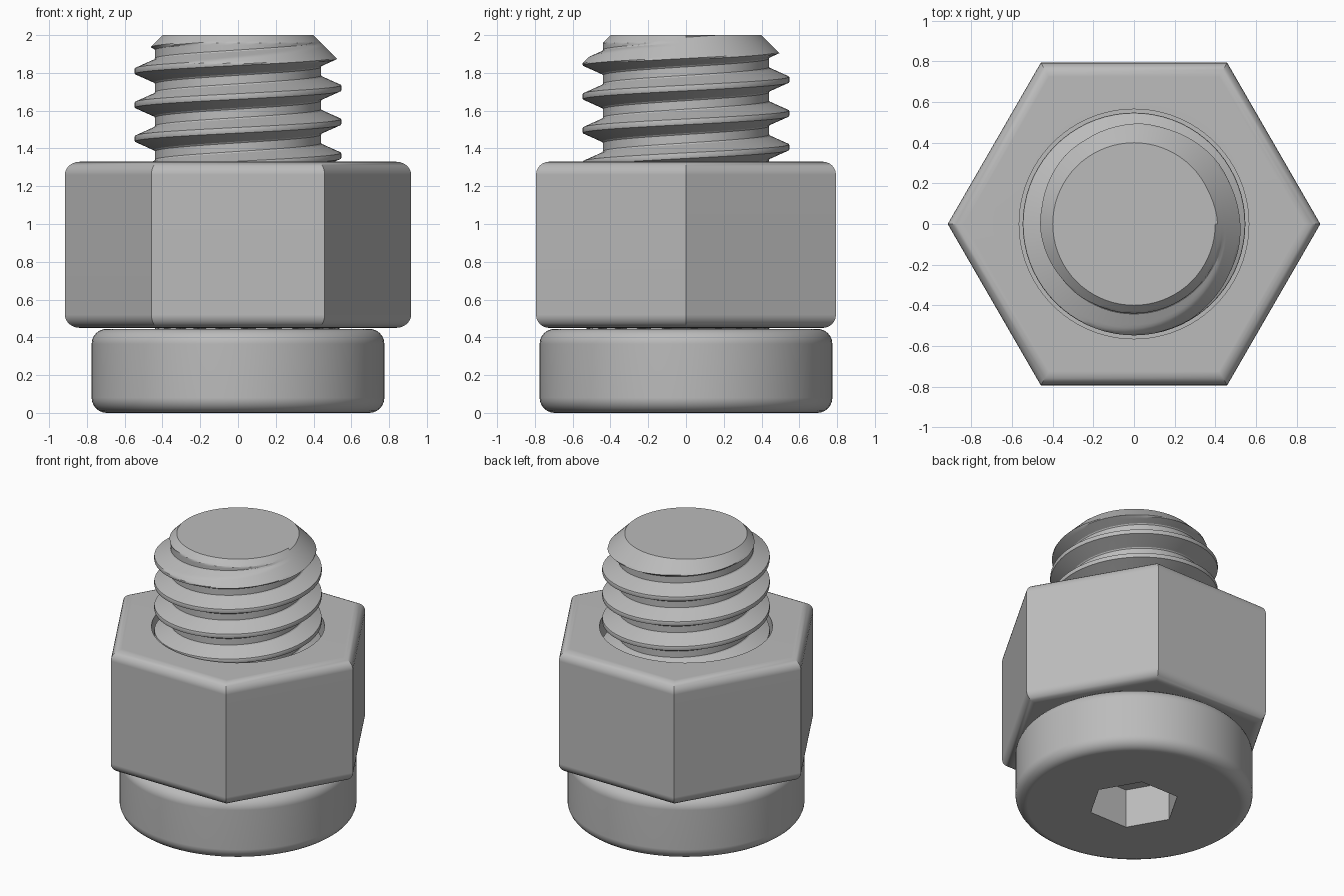
import bpy
import bmesh
from math import cos, sin, pi, radians

if "Cube" in bpy.data.objects:
    bpy.data.objects.remove(bpy.data.objects["Cube"], do_unlink=True)

# Material
steel = bpy.data.materials.new("grey steel")
steel.use_nodes = True
GREY = (0.5, 0.5, 0.5, 1)
steel.diffuse_color = GREY
steel.node_tree.nodes["Principled BSDF"].inputs["Base Color"].default_value = GREY


def prism(name, sides, radius, low, high, hidden=False):
    """Upright prism with its first corner on the +x axis."""
    mesh = bpy.data.meshes.new(name)
    bm = bmesh.new()
    rings = [[bm.verts.new((radius * cos(2 * pi * i / sides),
                            radius * sin(2 * pi * i / sides), z))
              for i in range(sides)] for z in (low, high)]
    bm.faces.new(rings[0][::-1])
    bm.faces.new(rings[1])
    for i in range(sides):
        j = (i + 1) % sides
        bm.faces.new((rings[0][i], rings[0][j], rings[1][j], rings[1][i]))
    bm.to_mesh(mesh)
    bm.free()
    mesh.materials.append(steel)
    obj = bpy.data.objects.new(name, mesh)
    bpy.context.collection.objects.link(obj)
    obj.hide_render = hidden
    return obj


def activate(obj):
    bpy.ops.object.select_all(action='DESELECT')
    obj.select_set(True)
    bpy.context.view_layer.objects.active = obj


def round_and_cut(obj, width, cutter):
    """Round the rims, cut the opening, then smooth the shading."""
    bevel = obj.modifiers.new("rounded rims", 'BEVEL')
    bevel.width = width
    bevel.segments = 6
    bevel.limit_method = 'ANGLE'
    bevel.angle_limit = radians(70)
    cut = obj.modifiers.new("opening", 'BOOLEAN')
    cut.operation = 'DIFFERENCE'
    cut.solver = 'EXACT'
    cut.object = cutter
    activate(obj)
    for mod in list(obj.modifiers):
        bpy.ops.object.modifier_apply(modifier=mod.name)
    bpy.data.objects.remove(cutter, do_unlink=True)
    bpy.ops.object.shade_smooth_by_angle(angle=radians(35))
    weighted = obj.modifiers.new("flat face normals", 'WEIGHTED_NORMAL')
    weighted.keep_sharp = True


# Round bolt head with a hexagonal socket underneath
head = prism("bolt_head", 96, 0.775, 0, 0.445)
round_and_cut(head, 0.08, prism("socket_cutter", 6, 0.3, -0.1, 0.28, True))

# Hexagonal nut with a round bore
nut = prism("hex_nut", 6, 0.917, 0.45, 1.33)
round_and_cut(nut, 0.07, prism("bore_cutter", 96, 0.565, 0.3, 1.5, True))

# Threaded shank: one helical strip, one pitch wide, trimmed by a chamfer
PITCH, CORE, CREST = 0.179, 0.44, 0.548
BOTTOM, TOP, TIP = 0.44, 2.0, 0.4
STEPS, SAMPLES, TURNS = 72, 24, 11
PHASE = 1.72 - 8 * PITCH      # height of a crest on the +x side


def thread_radius(offset):
    """Radius at a height offset from the crest line."""
    t = (abs(offset) - 0.014) / 0.048
    return CREST - (CREST - CORE) * min(max(t, 0), 1)


mesh = bpy.data.meshes.new("threaded_shank")
bm = bmesh.new()
columns = []
for i in range(STEPS * TURNS + 1):
    turn = i / STEPS
    angle = 2 * pi * turn
    column = []
    for j in range(SAMPLES + 1):
        offset = (j / SAMPLES - 0.5) * PITCH
        z = PHASE + (turn - 1) * PITCH + offset
        z = min(max(z, BOTTOM), TOP)
        r = min(thread_radius(offset), TIP + TOP - z)
        if z == BOTTOM:
            r = CORE
        column.append(bm.verts.new((r * cos(angle), r * sin(angle), z)))
    columns.append(column)
for a, b in zip(columns, columns[1:]):
    for j in range(SAMPLES):
        bm.faces.new((a[j], b[j], b[j + 1], a[j + 1]))
bmesh.ops.remove_doubles(bm, verts=bm.verts, dist=0.0003)
bmesh.ops.dissolve_degenerate(bm, edges=bm.edges, dist=0.0001)
# Close the flat ends
bmesh.ops.holes_fill(bm, edges=[e for e in bm.edges if e.is_boundary], sides=0)
bmesh.ops.recalc_face_normals(bm, faces=bm.faces)
bm.to_mesh(mesh)
bm.free()
mesh.materials.append(steel)
shank = bpy.data.objects.new("threaded_shank", mesh)
bpy.context.collection.objects.link(shank)
activate(shank)
bpy.ops.object.shade_smooth_by_angle(angle=radians(25))
